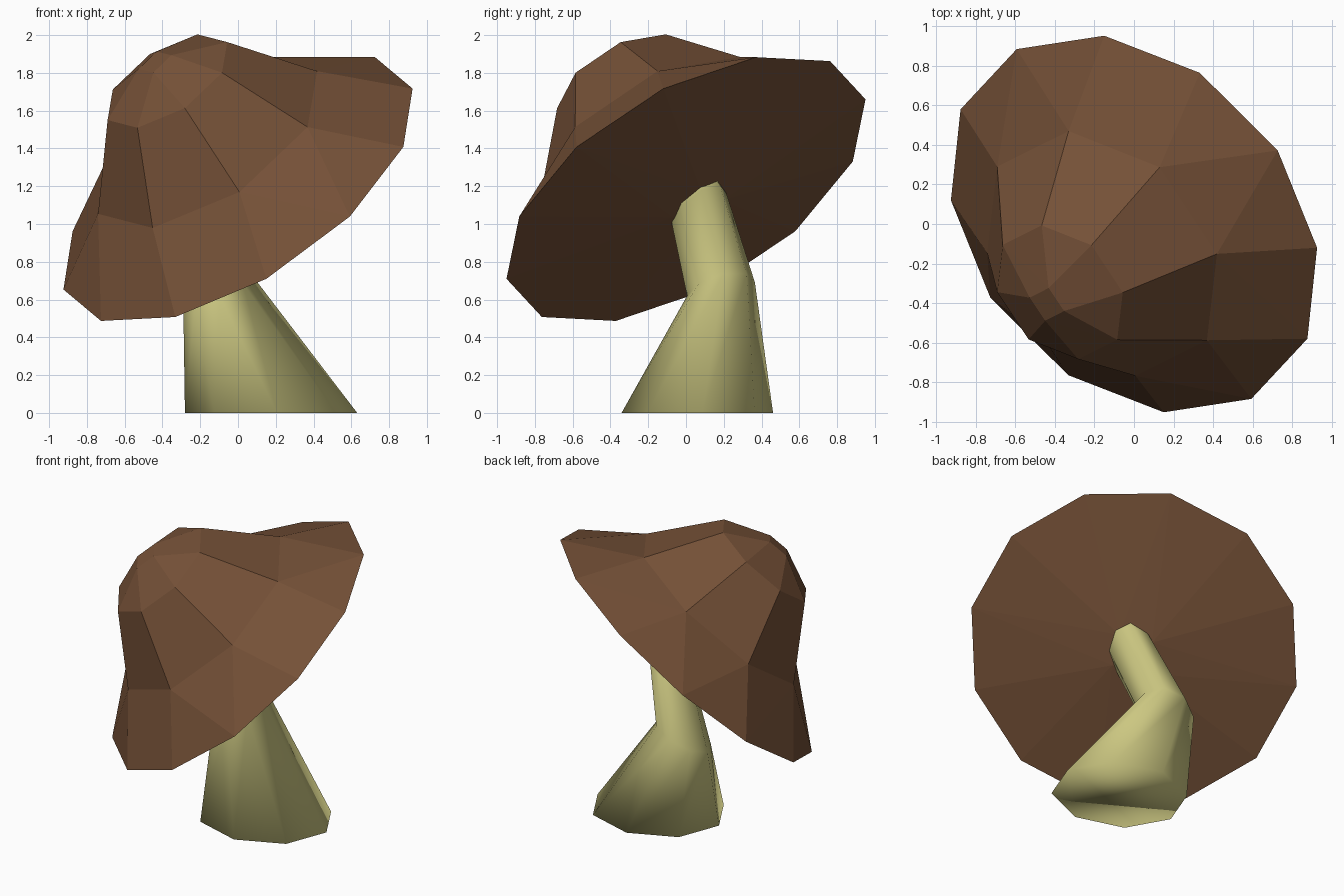
import bpy
import bmesh
from math import sin, cos, radians
from mathutils import Vector

if "Cube" in bpy.data.objects:
    bpy.data.objects.remove(bpy.data.objects["Cube"])


def material(name, rgb):
    mat = bpy.data.materials.new(name)
    mat.use_nodes = True
    mat.diffuse_color = (*rgb, 1)
    mat.node_tree.nodes["Principled BSDF"].inputs["Base Color"].default_value = (*rgb, 1)
    return mat


def finish(bm, name, mat, smooth):
    bmesh.ops.recalc_face_normals(bm, faces=bm.faces)
    for face in bm.faces:
        face.smooth = smooth
    mesh = bpy.data.meshes.new(name)
    bm.to_mesh(mesh)
    bm.free()
    mesh.materials.append(mat)
    obj = bpy.data.objects.new(name, mesh)
    bpy.context.collection.objects.link(obj)
    return obj


def make_ring(bm, centre, u, v, radius, count, start):
    """Ring of (angle, vertex) pairs in the plane spanned by u and v."""
    ring = []
    for i in range(count):
        deg = start + i * 360 / count
        a = radians(deg)
        ring.append((deg, bm.verts.new(centre + (u * cos(a) + v * sin(a)) * radius)))
    return ring


def stitch(bm, outer, inner):
    """Join two rings that may have different side counts."""
    def at(ring, k):
        return ring[k % len(ring)][0] + 360 * (k // len(ring)), ring[k % len(ring)][1]
    i = j = 0
    while i < len(outer) or j < len(inner):
        (a, va), (b, vb) = at(outer, i), at(inner, j)
        (a2, va2), (b2, vb2) = at(outer, i + 1), at(inner, j + 1)
        step_outer = j == len(inner) or (i < len(outer) and abs(a2 - b) <= abs(b2 - a))
        if step_outer:
            bm.faces.new((va, va2, vb))
            i += 1
        else:
            bm.faces.new((va, vb2, vb))
            j += 1


brown = material("cap brown", (0.176, 0.081, 0.038))
cream = material("stem yellow", (0.60, 0.57, 0.22))

# Cap: tilted dome with fewer sides towards the crown
u = Vector((0.14, -0.886, -0.443)).normalized()
v = Vector((0.86, -0.103, 0.5))
v = (v - u * v.dot(u)).normalized()
n = u.cross(v)
centre = Vector((0, 0, 1.185))
bm = bmesh.new()
# height along the tilt axis, radius, sides, first angle
layers = [(0, 1.073, 12, 0), (0.33, 0.692, 8, 7), (0.765, 0.378, 8, 7), (0.9, 0.1, 4, -15)]
rings = [make_ring(bm, centre + n * h, u, v, r, c, s) for h, r, c, s in layers]
for lower, upper in zip(rings, rings[1:]):
    stitch(bm, lower, upper)
bm.faces.new([vert for _, vert in rings[-1]])
# Underside, bulging gently down to a small hub around the stem
hub = make_ring(bm, centre - n * 0.14, u, v, 0.15, 4, 15)
stitch(bm, rings[0], hub)
bm.faces.new([vert for _, vert in hub])
finish(bm, "mushroom_cap", brown, False)

# Stem: wide foot, bent waist, neck running up into the cap
bm = bmesh.new()
# centre, x radius, y radius, slope along x, slope along y
sections = [
    ((0.175, 0.06, 0), 0.457, 0.402, 0, 0),
    ((-0.11, 0.185, 0.655), 0.18, 0.18, 0.43, 0.23),
    ((0.07, 0.07, 1.08), 0.15, 0.145, 0.62, 0.6),
    ((0.11, 0.04, 1.22), 0.1, 0.1, 0.62, 0.6),
]
rings = [make_ring(bm, Vector(c), Vector((rx, 0, rx * sx)), Vector((0, ry, ry * sy)), 1, 8, 4)
         for c, rx, ry, sx, sy in sections]
for lower, upper in zip(rings, rings[1:]):
    for i in range(8):
        k = (i + 1) % 8
        bm.faces.new((lower[i][1], lower[k][1], upper[k][1], upper[i][1]))
bm.faces.new([vert for _, vert in reversed(rings[0])])
bm.faces.new([vert for _, vert in rings[-1]])
finish(bm, "mushroom_stem", cream, True)
